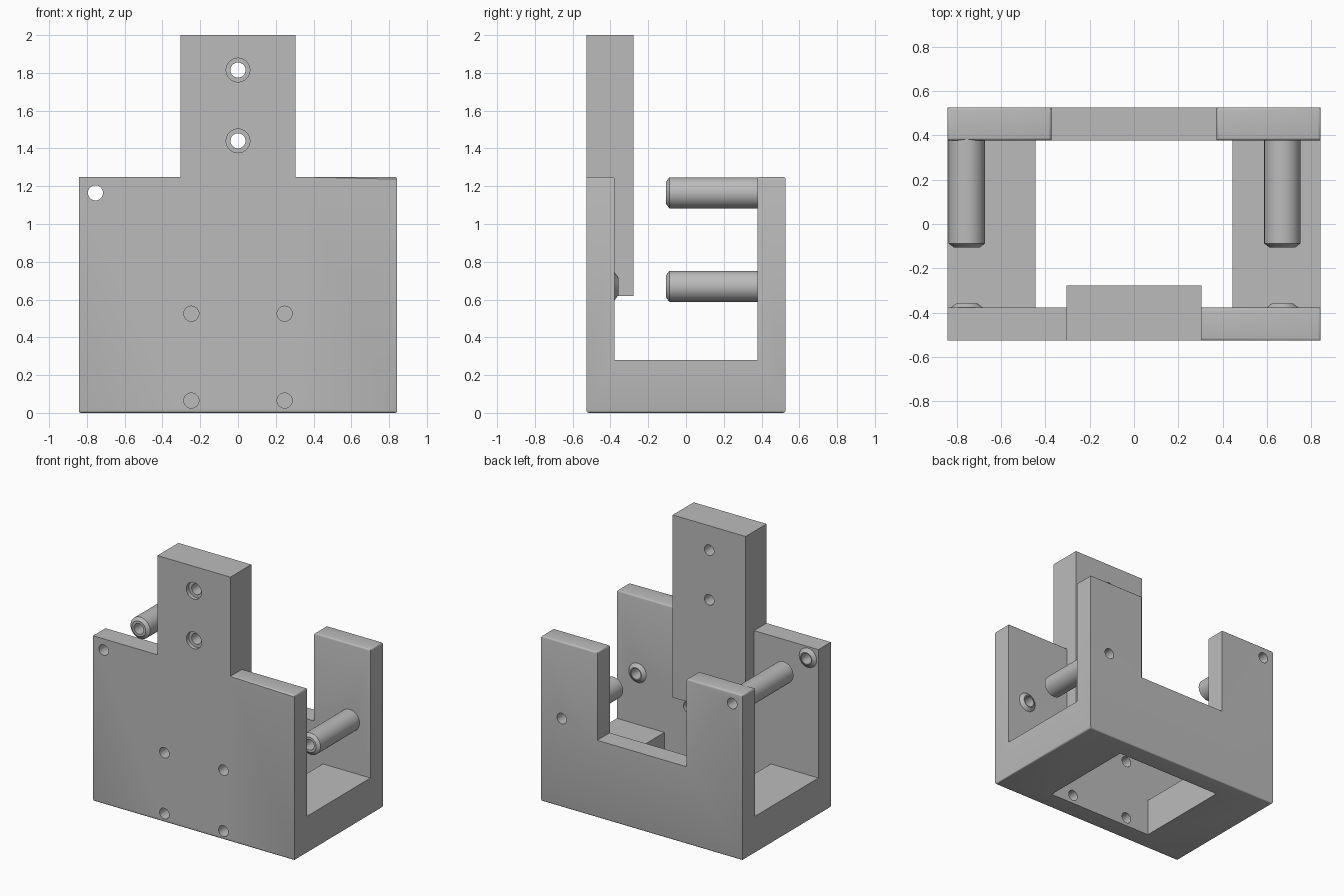
import bpy, bmesh, math
from mathutils import Matrix, Vector

if "Cube" in bpy.data.objects:
    bpy.data.objects.remove(bpy.data.objects["Cube"])

GREY = bpy.data.materials.new("plain grey")
GREY.use_nodes = True
GREY.diffuse_color = (0.5, 0.5, 0.5, 1)
GREY.node_tree.nodes["Principled BSDF"].inputs["Base Color"].default_value = (0.5, 0.5, 0.5, 1)

HX, HY, WALL = 0.843, 0.527, 0.378      # half width, half depth, inner wall faces
FLOOR, TOP, NOTCH = 0.28, 1.25, 0.585   # base top, wall top, rear notch floor
PINS = [(-0.755, 1.165), (0.67, 0.67)]  # pin centres (x, z)


def finish(name, bm):
    bmesh.ops.recalc_face_normals(bm, faces=bm.faces)
    mesh = bpy.data.meshes.new(name)
    bm.to_mesh(mesh)
    bm.free()
    mesh.materials.append(GREY)
    ob = bpy.data.objects.new(name, mesh)
    bpy.context.collection.objects.link(ob)
    return ob


def box(name, x0, x1, y0, y1, z0, z1):
    bm = bmesh.new()
    bmesh.ops.create_cube(bm, size=1)
    for v in bm.verts:
        v.co = ((x0 + x1) / 2 + v.co.x * (x1 - x0),
                (y0 + y1) / 2 + v.co.y * (y1 - y0),
                (z0 + z1) / 2 + v.co.z * (z1 - z0))
    return finish(name, bm)


def turned(name, x, z, profile, sides=40):
    """Closed solid turned about the y axis; profile is (y, radius) pairs."""
    bm = bmesh.new()
    rings = []
    for y, r in profile:
        angles = [2 * math.pi * i / sides for i in range(sides)]
        rings.append([bm.verts.new((x + r * math.cos(a), y, z + r * math.sin(a))) for a in angles])
    for a, b in zip(rings, rings[1:]):
        for i in range(sides):
            j = (i + 1) % sides
            bm.faces.new((a[i], a[j], b[j], b[i]))
    bm.faces.new(rings[0])
    bm.faces.new(rings[-1])
    return finish(name, bm)


def combine(target, tool, operation):
    mod = target.modifiers.new("combine", "BOOLEAN")
    mod.object, mod.operation, mod.solver = tool, operation, "EXACT"
    graph = bpy.context.evaluated_depsgraph_get()
    mesh = bpy.data.meshes.new_from_object(target.evaluated_get(graph))
    target.modifiers.clear()
    target.data = mesh
    bpy.data.objects.remove(tool)


# U-shaped channel body
bm = bmesh.new()
section = [(-HY, 0), (HY, 0), (HY, TOP), (WALL, TOP), (WALL, FLOOR),
           (-WALL, FLOOR), (-WALL, TOP), (-HY, TOP)]
face = bm.faces.new([bm.verts.new((-HX, y, z)) for y, z in section])
new = bmesh.ops.extrude_face_region(bm, geom=[face])["geom"]
bmesh.ops.translate(bm, vec=(2 * HX, 0, 0),
                    verts=[g for g in new if isinstance(g, bmesh.types.BMVert)])
body = finish("bracket_body", bm)

# Rear notch, base opening and the upright tower block
combine(body, box("notch", -0.373, 0.373, 0.3, 0.7, NOTCH, 1.5), "DIFFERENCE")
combine(body, box("opening", -0.445, 0.445, -WALL, WALL, -0.1, 0.4), "DIFFERENCE")
combine(body, box("tower", -0.305, 0.305, -HY, -0.277, 0.62, 2), "UNION")

# Softened edges on the rear wall top, right shoulder and outer bottom
bm = bmesh.new()
bm.from_mesh(body.data)
bmesh.ops.dissolve_limit(bm, angle_limit=0.01, verts=bm.verts, edges=bm.edges)


def softened(e):
    a, b = (v.co for v in e.verts)
    m = (a + b) / 2
    if abs(a.z - b.z) > 0.01 or not e.is_convex:
        return False
    rear = m.y > WALL - 0.01
    if abs(m.z - TOP) < 0.005:
        return rear or m.x > 0.31
    if abs(m.z - NOTCH) < 0.005:
        return rear
    return abs(m.z) < 0.005 and (abs(m.x) > HX - 0.01 or abs(m.y) > HY - 0.01)


bmesh.ops.bevel(bm, geom=[e for e in bm.edges if softened(e)], offset=0.013,
                segments=3, profile=0.5, affect="EDGES", clamp_overlap=True)
bm.to_mesh(body.data)
bm.free()

# Rear pins with chamfered tips, and matching seats on the front wall
for x, z in PINS:
    pin = [(WALL + 0.05, 0.082), (-0.088, 0.082), (-0.106, 0.058)]
    seat = [(-WALL - 0.05, 0.073), (-WALL, 0.073), (-WALL + 0.02, 0.047)]
    combine(body, turned("pin", x, z, pin), "UNION")
    combine(body, turned("seat", x, z, seat), "UNION")

# Drilled holes: pins, mounting holes, counterbored tower holes
R = 0.04
drills = [(PINS[0], [(-1, R), (1, R)]), (PINS[1], [(-0.46, R), (1, R)])]
drills += [((x, z), [(-1, R), (-0.2, R)]) for x in (-0.247, 0.247) for z in (0.065, 0.525)]
drills += [((0, z), [(-1, 0.063), (-HY + 0.03, 0.063), (-HY + 0.03, R), (0, R)])
           for z in (1.44, 1.815)]
for (x, z), profile in drills:
    combine(body, turned("drill", x, z, profile, 32), "DIFFERENCE")

bpy.ops.object.select_all(action="DESELECT")
body.select_set(True)
bpy.context.view_layer.objects.active = body
bpy.ops.object.shade_smooth_by_angle(angle=math.radians(32))
